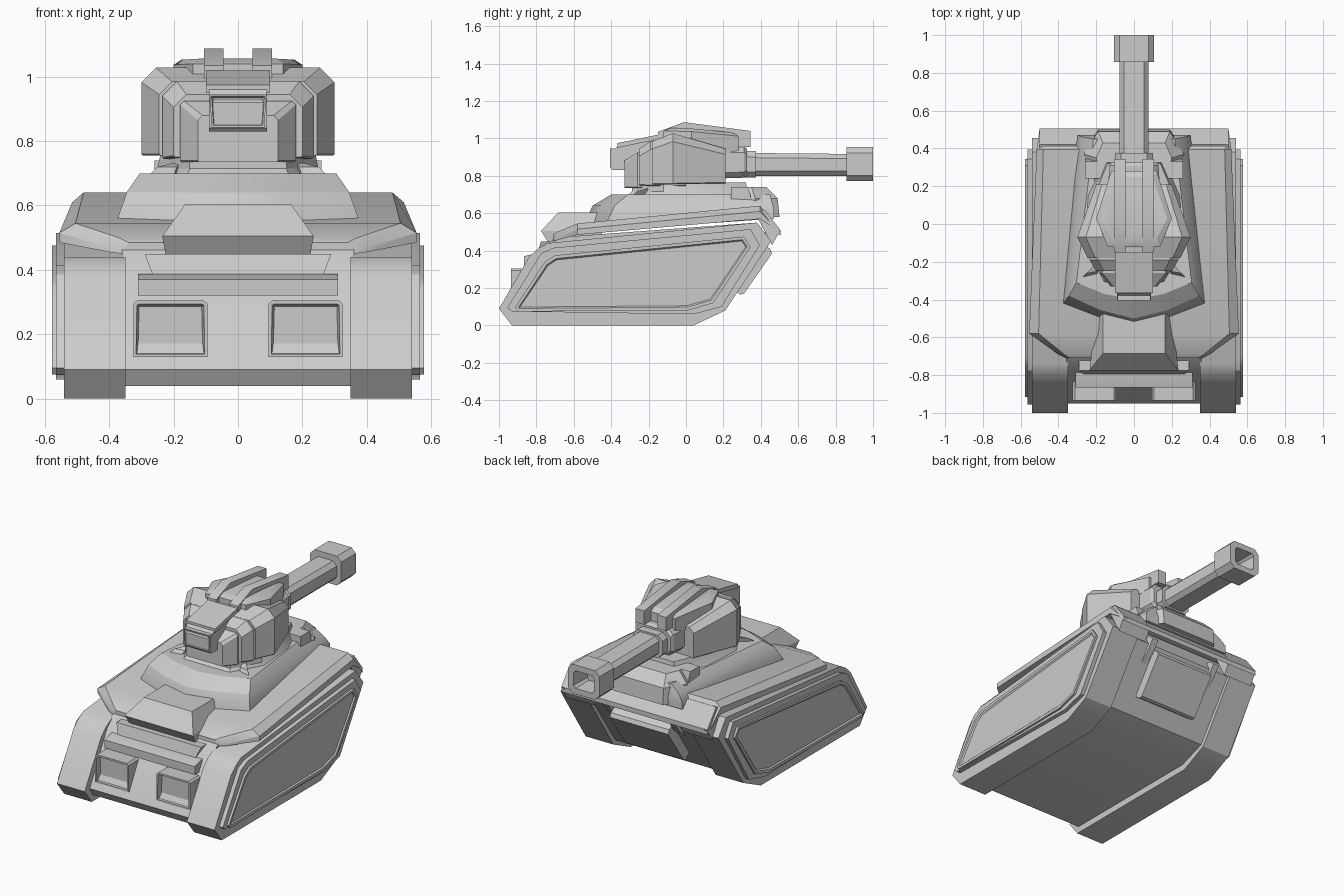
import bpy, bmesh
from math import radians

if "Cube" in bpy.data.objects:
    bpy.data.objects.remove(bpy.data.objects["Cube"])


def finish(name, bm, smooth=28):
    bmesh.ops.recalc_face_normals(bm, faces=bm.faces)
    me = bpy.data.meshes.new(name)
    bm.to_mesh(me)
    bm.free()
    ob = bpy.data.objects.new(name, me)
    bpy.context.collection.objects.link(ob)
    bpy.ops.object.select_all(action='DESELECT')
    ob.select_set(True)
    bpy.context.view_layer.objects.active = ob
    bpy.ops.object.shade_smooth_by_angle(angle=radians(smooth))
    return ob


def loft(name, rings, recess=None):
    """Skin equal-length rings of points; recess = (direction, rim, depth) sinks one end face."""
    bm = bmesh.new()
    vs = [[bm.verts.new(p) for p in r] for r in rings]
    n = len(rings[0])
    for a, b in zip(vs, vs[1:]):
        for i in range(n):
            j = (i + 1) % n
            bm.faces.new((a[i], a[j], b[j], b[i]))
    bm.faces.new(vs[0][::-1])
    bm.faces.new(vs[-1])
    bmesh.ops.recalc_face_normals(bm, faces=bm.faces)
    if recess:
        d, rim, depth = recess
        axis = max(range(3), key=lambda k: abs(d[k]))
        f = max(bm.faces, key=lambda f: f.calc_center_median()[axis] * d[axis] + f.normal[axis] * d[axis])
        bmesh.ops.inset_region(bm, faces=[f], thickness=rim)
        bmesh.ops.inset_region(bm, faces=[f], thickness=0.008, depth=-depth)
    return finish(name, bm)


def prism(name, prof, x0, x1, taper=1.0, recess=None):
    """Extrude a (y, z) side profile along x."""
    return loft(name, [[(x0, y, z) for y, z in prof], [(x1, y, z) for y, z in prof]], recess)


def octo(y, hw, z0, z1, c, cb=None):
    """Chamfered rectangle standing across the y axis."""
    b = c if cb is None else cb
    return [(-hw + b, y, z0), (hw - b, y, z0), (hw, y, z0 + b), (hw, y, z1 - c),
            (hw - c, y, z1), (-hw + c, y, z1), (-hw, y, z1 - c), (-hw, y, z0 + b)]


def plan(half, z):
    """Ring from right-half (x, y) points mirrored over x; z is a number or function of y."""
    pts = list(half) + [(-x, y) for x, y in reversed(half) if abs(x) > 1e-6]
    return [(x, y, z(y) if callable(z) else z) for x, y in pts]


# Tracks with stepped, recessed side plates
track = [(-.93, 0), (-1, .09), (-.84, .365), (-.79, .412), (-.74, .44),
         (.38, .55), (.455, .45), (.21, .08), (.04, 0)]
plate_a = [(-.93, .075), (-.955, .095), (-.775, .385), (-.71, .415), (.345, .515), (.395, .43), (.19, .10), (.04, .06)]
plate_b = [(-.90, .075), (-.915, .095), (-.755, .34), (-.70, .375), (.31, .475), (.345, .42), (.145, .12), (.01, .08)]
for s, side in ((1, "right"), (-1, "left")):
    prism(f"track_{side}", track, s * .35, s * .54)
    prism(f"track_plate_{side}", plate_a, s * .53, s * .565)
    prism(f"track_panel_{side}", plate_b, s * .55, s * .578, recess=((s, 0, 0), .018, .008))

# Hull between the tracks, rear hatch
prism("hull", [(-.92, .04), (-.95, .09), (-.78, .40), (-.70, .47), (.38, .55), (.43, .45), (.19, .10), (.02, .04)],
      -.36, .36)
prism("rear_hatch", [(.24, .20), (.29, .165), (.31, .17), (.46, .385), (.45, .41), (.40, .44)], -.2, .2)
for s in (1, -1):
    prism("rear_bracket", [(.30, .30), (.42, .40), (.47, .47), (.43, .50), (.35, .48)], s * .21, s * .25)


# Fender slab, wrapping over the tracks and bent down at the rear
def slab(y, hw, z, t, bev):
    return [(-hw, y, z - t), (hw, y, z - t), (hw, y, z - .03), (hw - bev, y, z), (-hw + bev, y, z), (-hw, y, z - .03)]


loft("fender", [slab(-.71, .36, .485, .035, .02), slab(-.69, .40, .50, .045, .03), slab(-.58, .555, .545, .06, .05),
                slab(.395, .515, .64, .07, .035), slab(.505, .50, .51, .012, .03), slab(.465, .50, .45, .0, .03)][:5])
for s in (1, -1):
    loft("fender_flap", [[(s * x, y, z) for y, z in ((.37, .60), (.42, .62), (.505, .51), (.46, .43))]
                         for x in (.30, .50)])


# Deck with a blunt pointed nose
def low(y):
    return .55 + (y + .54) * .07


loft("deck", [plan([(0, -.54), (.19, -.49), (.375, -.42), (.30, .47)], lambda y: low(y) - .05),
              plan([(0, -.54), (.19, -.49), (.375, -.42), (.30, .47)], low),
              plan([(0, -.50), (.18, -.455), (.345, -.38), (.27, .46)], lambda y: .64 + (y + .5) * .02),
              plan([(0, -.40), (.16, -.37), (.305, -.31), (.215, .45)], lambda y: .70)])
loft("rear_deck_block", [plan([(.17, .10), (.275, .37), (.19, .50)], .58),
                         plan([(.17, .10), (.265, .37), (.19, .49)], .68),
                         plan([(.15, .10), (.20, .35), (.165, .43)], .74)])
for s in (1, -1):
    prism("deck_block", [(.24, .66), (.24, .74), (.33, .74), (.345, .695), (.345, .66)], s * .18, s * .26)

# Nose fittings: wedge box, trapezoid block, bar, lamps
loft("nose_wedge", [plan([(.225, -.74), (.20, -.45)], .45),
                    plan([(.235, -.775), (.20, -.45)], .505),
                    plan([(.165, -.685), (.165, -.45)], .603)])
loft("nose_block", [plan([(.26, -.80), (.26, -.6)], .37), plan([(.29, -.775), (.29, -.6)], .45)])
prism("nose_bar", [(-.865, .32), (-.865, .37), (-.80, .387), (-.7, .387), (-.7, .32)], -.31, .31)
for s, side in ((1, "right"), (-1, "left")):
    a, b = sorted((s * .095, s * .325))
    lamp = [[(a, y, .13), (b, y, .13), (b, y, .295), (b - .012, y, .305), (a + .012, y, .305), (a, y, .295)]
            for y in (-.80, -.935)]
    loft(f"lamp_{side}", lamp, recess=((0, -1, 0), .012, .03))

# Turret neck with small side spikes
loft("turret_neck", [plan([(.16, -.32), (.27, -.12), (.25, .15), (.16, .33)], .69),
                     plan([(.15, -.29), (.25, -.12), (.23, .15), (.15, .33)], .715),
                     plan([(.15, -.29), (.24, -.12), (.19, .2), (.14, .32)], .765)])
for s in (1, -1):
    loft("neck_spike", [[(s * .17, -.19, .69), (s * .27, -.28, .70), (s * .20, -.27, .69)],
                        [(s * .17, -.17, .74), (s * .25, -.26, .72), (s * .19, -.25, .72)]])

# Turret body: wide cheeks, stepped middle, rear bustle
loft("turret_cheeks", [octo(-.18, .245, .755, .985, .04, .005), octo(-.07, .30, .755, 1.028, .045, .005),
                       octo(.21, .20, .76, .945, .03, .005)])
loft("turret_middle", [octo(-.25, .20, .75, .945, .04, .005), octo(-.19, .235, .745, .985, .045, .005),
                       octo(0, .235, .745, .98, .04, .005)])
loft("turret_bustle", [octo(-.33, .125, .735, .88, .015, .004), octo(-.26, .18, .735, .925, .012, .004),
                       octo(0, .18, .735, .93, .012, .004)])
roof = [(.14, -.12), (.20, .03), (.12, .28)]
loft("turret_roof", [plan(roof, .92), plan(roof, lambda y: 1.04 - .1 * max(y, 0)),
                     plan([(.12, -.08), (.175, .03), (.10, .25)], lambda y: 1.056 - .1 * max(y, 0))])

# Rear sight box and twin roof rails
prism("sight_box", [(-.39, .83), (-.40, .84), (-.40, .92), (-.365, .96), (-.16, 1.005), (-.05, 1.01), (-.05, .83)],
      -.09, .09)
lens = [[(x, y, z) for x, z in ((-.082, .842), (.082, .842), (.088, .945), (-.088, .945))] for y in (-.34, -.405)]
loft("sight_lens", lens, recess=((0, -1, 0), .008, .012))
loft("sight_hood", [[(x, y, z + dz) for x, dz in ((-.1, 0), (.1, 0), (.1, .025), (-.1, .025))]
                    for y, z in ((-.365, .95), (-.15, .995))])
for s, side in ((1, "right"), (-1, "left")):
    prism(f"roof_rail_{side}", [(-.15, .99), (-.15, 1.035), (-.01, 1.087), (.345, 1.04), (.345, .955), (.24, .955),
                                (.02, 1.0)], s * .045, s * .105)

# Gun: mantlet, collar, barrel, hollow muzzle
loft("gun_mantlet", [octo(.15, .14, .785, .955, .03), octo(.31, .13, .79, .955, .03), octo(.325, .12, .80, .945, .03)])
loft("gun_collar", [octo(.30, .10, .79, .932, .03), octo(.375, .10, .79, .932, .03)])
loft("gun_barrel", [octo(.35, .078, .80, .922, .025), octo(.88, .078, .80, .917, .025)])
loft("gun_muzzle", [octo(.857, .107, .772, .953, .03), octo(1, .107, .772, .953, .03),
                    octo(1, .07, .808, .917, .015), octo(.88, .06, .815, .91, .012)])
